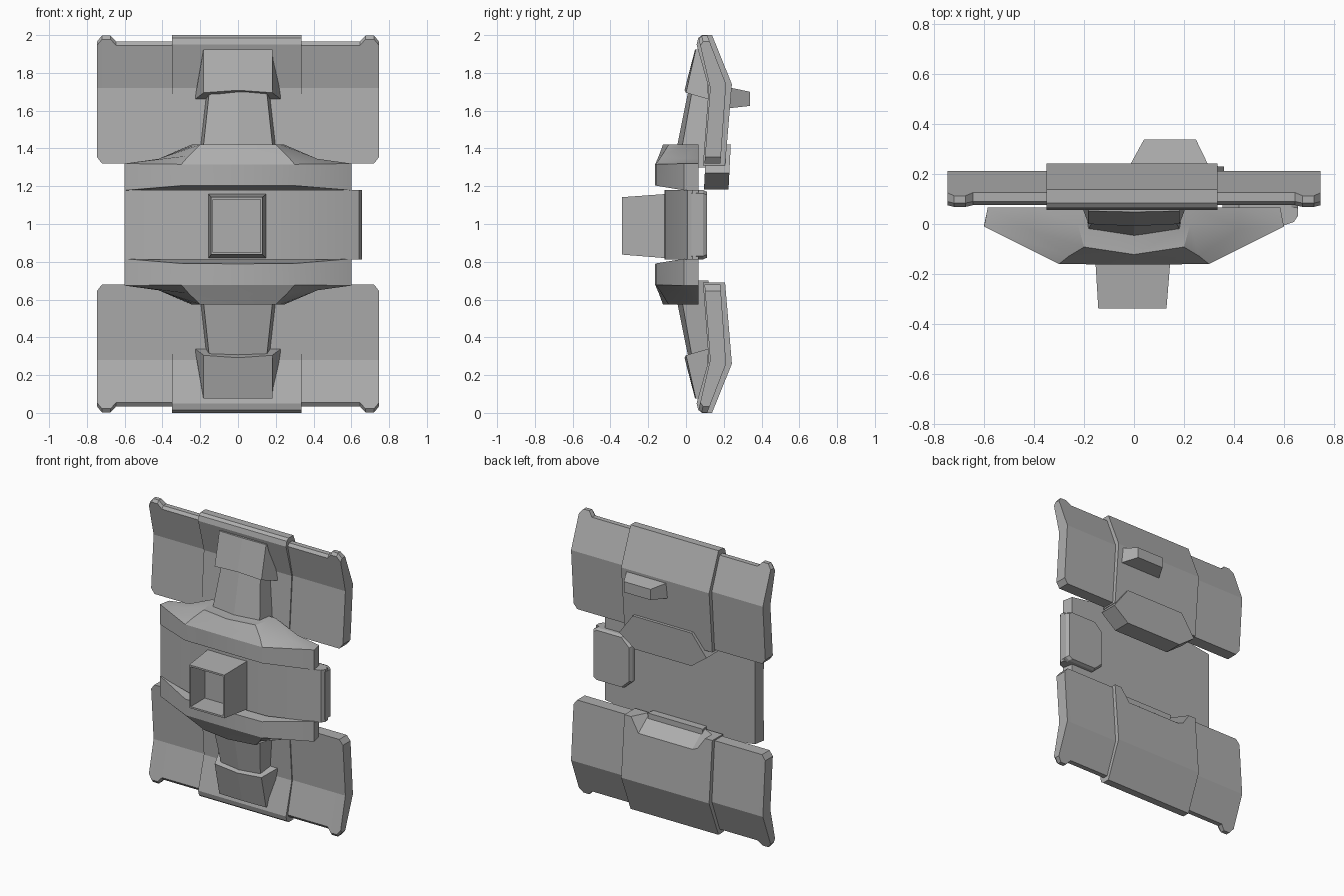
import bpy, bmesh

if "Cube" in bpy.data.objects:
    bpy.data.objects.remove(bpy.data.objects["Cube"], do_unlink=True)

grey = bpy.data.materials.new("plain_grey")
grey.use_nodes = True
COLOUR = (0.42, 0.42, 0.42, 1)
grey.diffuse_color = COLOUR
grey.node_tree.nodes["Principled BSDF"].inputs["Base Color"].default_value = COLOUR


def loft(name, rings, flip=None, smooth=False):
    """Skin equal-sized rings of points and cap both ends; flip mirrors about z = flip."""
    bm = bmesh.new()
    rows = []
    for ring in rings:
        rows.append([bm.verts.new((x, y, z if flip is None else 2 * flip - z))
                     for x, y, z in ring])
    n = len(rows[0])
    for a, b in zip(rows, rows[1:]):
        for i in range(n):
            j = (i + 1) % n
            bm.faces.new((a[i], a[j], b[j], b[i]))
    bm.faces.new(rows[0])
    bm.faces.new(rows[-1])
    bmesh.ops.recalc_face_normals(bm, faces=bm.faces)
    mesh = bpy.data.meshes.new(name)
    bm.to_mesh(mesh)
    bm.free()
    mesh.materials.append(grey)
    obj = bpy.data.objects.new(name, mesh)
    bpy.context.collection.objects.link(obj)
    if smooth:
        bpy.ops.object.select_all(action='DESELECT')
        obj.select_set(True)
        bpy.context.view_layer.objects.active = obj
        bpy.ops.object.shade_smooth_by_angle(angle=0.5)
    return obj


def mirrored(half):
    """Complete a ring given from its back left corner to the centre front point."""
    return half + [(-x, y, z) for x, y, z in reversed(half[:-1])]


def rect(x0, x1, z0, z1, y):
    return [(x0, y, z0), (x1, y, z0), (x1, y, z1), (x0, y, z1)]


def cut(obj, cutter):
    """Subtract the cutter, then discard it."""
    cutter.hide_render = True
    mod = obj.modifiers.new("cut", 'BOOLEAN')
    mod.operation, mod.solver, mod.object = 'DIFFERENCE', 'EXACT', cutter
    bpy.ops.object.select_all(action='DESELECT')
    obj.select_set(True)
    bpy.context.view_layer.objects.active = obj
    bpy.ops.object.modifier_apply(modifier=mod.name)
    bpy.data.objects.remove(cutter, do_unlink=True)


def wing_section(x, top, bottom):
    """Bent wing cross-section in the y-z plane."""
    front = 0.128 - (top - 1.72) * 0.215
    back = 0.212 - (top - 1.74) * 0.385
    low = (1.72 - bottom) * 0.075
    return [(x, front, top - 0.02), (x, front + 0.015, top), (x, back, top),
            (x, 0.212, 1.74), (x, 0.212 - low, bottom),
            (x, 0.128 - low, bottom), (x, 0.128, 1.72)]


# Bent centre panel profile (y, z)
PANEL = [(0.056, 1.95), (0.065, 1.985), (0.085, 2.0), (0.138, 2.0),
         (0.243, 1.74), (0.207, 1.31), (0.09, 1.31), (0.12, 1.72)]
# Wing columns (x, top, bottom) from the tip inward
COLUMNS = [(0.747, 1.965, 1.355), (0.72, 1.998, 1.32), (0.675, 1.998, 1.32),
           (0.645, 1.965, 1.32), (0.3, 1.965, 1.32)]

# Upper and lower halves
panels = {}
for tag, flip, flip_ridge in (("upper", None, None), ("lower", 1.0, 0.997)):
    panels[tag] = loft(tag + "_centre_panel",
                       [[(x, y, z) for y, z in PANEL] for x in (-0.35, 0.335)], flip)
    for side, s in (("left", 1), ("right", -1)):
        loft(f"{tag}_{side}_wing",
             [wing_section(s * x, t, b) for x, t, b in COLUMNS], flip)

    # Tapered strap with a shallow centre crease
    loft(tag + "_strap", [
        mirrored([(-0.215, 0.12, 1.3), (-0.195, -0.04, 1.3), (0, -0.07, 1.3)]),
        mirrored([(-0.165, 0.13, 1.72), (-0.15, 0.035, 1.72), (0, 0.015, 1.72)]),
        mirrored([(-0.15, 0.11, 1.86), (-0.14, 0.075, 1.86), (0, 0.06, 1.86)])], flip)

    # Flared cap at the end of the strap
    loft(tag + "_strap_cap", [
        mirrored([(-0.228, 0.12, 1.66), (-0.182, 0.0, 1.695), (0, -0.008, 1.708)]),
        mirrored([(-0.185, 0.1, 1.925), (-0.182, 0.052, 1.925), (0, 0.048, 1.925)])], flip)

    # Faceted ridge along the body
    loft(tag + "_ridge", [
        mirrored([(-0.585, 0.067, 1.178), (-0.6, -0.01, 1.178),
                  (-0.3, -0.16, 1.203), (0, -0.163, 1.205)]),
        mirrored([(-0.585, 0.067, 1.32), (-0.6, -0.01, 1.32),
                  (-0.3, -0.16, 1.316), (0, -0.163, 1.316)]),
        mirrored([(-0.42, 0.067, 1.345), (-0.42, -0.02, 1.345),
                  (-0.26, -0.128, 1.362), (0, -0.142, 1.366)]),
        mirrored([(-0.245, 0.067, 1.42), (-0.225, 0.0, 1.42),
                  (-0.2, -0.092, 1.42), (0, -0.122, 1.42)])],
        flip_ridge, smooth=True)

# Angled notch in the rear top edge of the lower panel
def notch_ring(y, floor):
    return [(-0.33, y, 0.74), (-0.2, y, floor), (0.22, y, floor), (0.35, y, 0.74)]

cut(panels["lower"], loft("notch_cutter", [notch_ring(0.085, 0.69), notch_ring(0.27, 0.55)]))

# Hexagonal tongue behind the lower edge of the upper panel
HEX = [(-0.32, 1.27), (-0.21, 1.42), (0.25, 1.42), (0.36, 1.27), (0.24, 1.182), (-0.2, 1.182)]
loft("rear_tongue", [[(x, y0 + (z - 1.18) * 0.05, z) for x, z in HEX] for y0 in (0.095, 0.225)])

# Small rear knob
loft("rear_knob", [rect(-0.025, 0.305, 1.612, 1.725, 0.22),
                   rect(0.04, 0.248, 1.625, 1.7, 0.338)])

# Middle band wrapping across the front
BAND = [(-0.585, 0.067), (-0.6, -0.005), (-0.3, -0.11), (0, -0.115), (0.3, -0.11),
        (0.6, -0.005), (0.64, 0.008), (0.657, 0.035), (0.655, 0.067)]
loft("middle_band", [[(x, y, z) for x, y in BAND] for z in (0.812, 1.18)], smooth=True)

# Rear clip with chamfered inner corners
CLIP = [(0.657, 0.83), (0.63, 0.812), (0.42, 0.812), (0.355, 0.87),
        (0.355, 1.12), (0.42, 1.18), (0.63, 1.18), (0.657, 1.162)]
loft("rear_clip", [[(x, y, z) for x, z in CLIP] for y in (0.03, 0.09)]
     + [[(0.505 + (x - 0.505) * 0.92, 0.11, 0.996 + (z - 0.996) * 0.95) for x, z in CLIP]])

# Hollow socket on the front: outer wall, rim, then recessed floor
loft("front_socket", [rect(-0.158, 0.15, 0.818, 1.16, -0.09),
                      rect(-0.143, 0.13, 0.838, 1.142, -0.338),
                      rect(-0.132, 0.119, 0.85, 1.13, -0.338),
                      rect(-0.132, 0.119, 0.85, 1.13, -0.18)])
